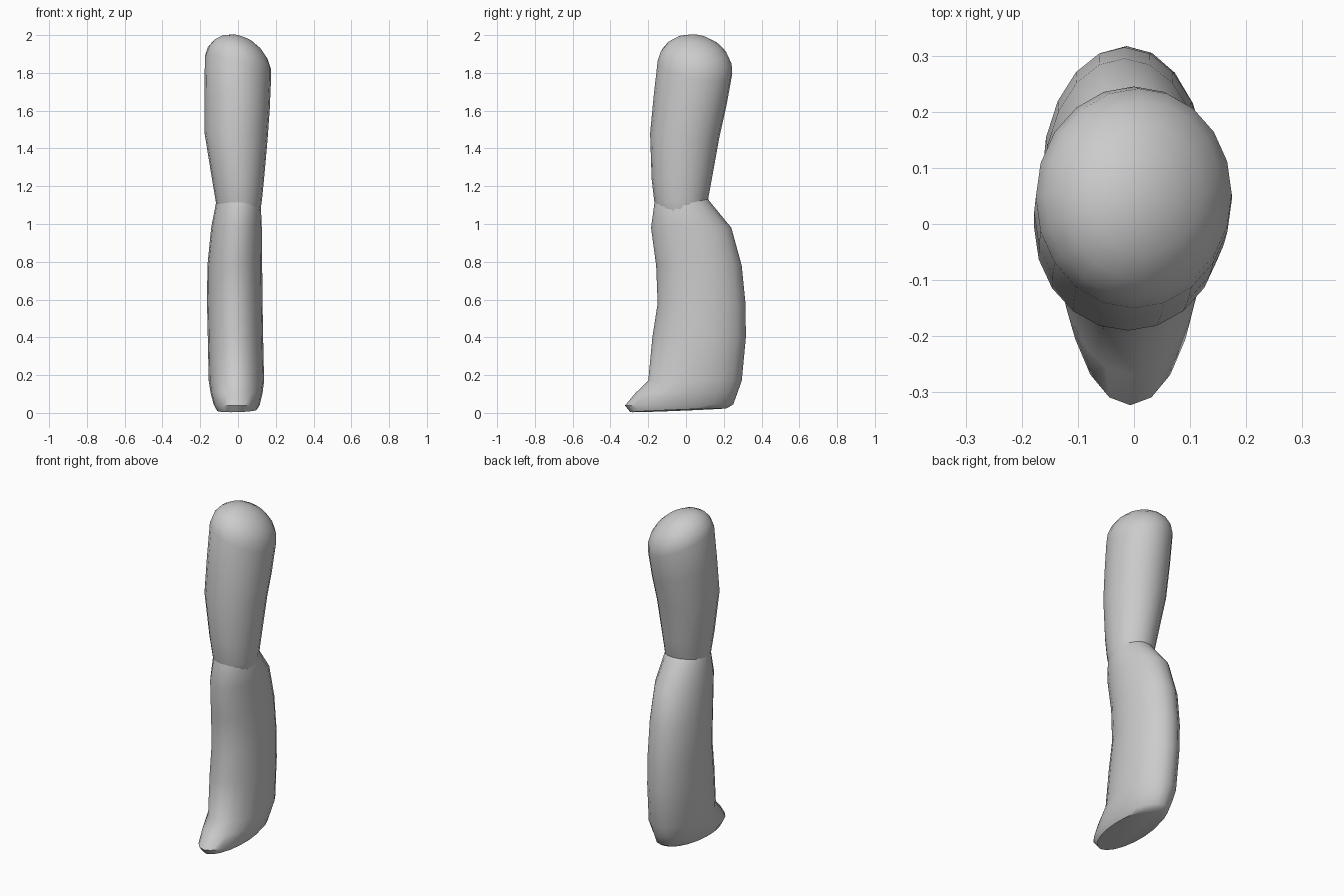
import bpy, bmesh, math
from mathutils import Vector

if "Cube" in bpy.data.objects:
    bpy.data.objects.remove(bpy.data.objects["Cube"])

SIDES = 20


def ring(x0, x1, y0, y1, z, sx=0.0, sy=0.0):
    """Elliptical section from its x and y extents; sx, sy tilt its plane."""
    cx, cy, rx, ry = (x0 + x1) / 2, (y0 + y1) / 2, (x1 - x0) / 2, (y1 - y0) / 2
    pts = []
    for i in range(SIDES):
        a = 2 * math.pi * i / SIDES
        dx, dy = rx * math.cos(a), ry * math.sin(a)
        pts.append(Vector((cx + dx, cy + dy, z + sx * dx + sy * dy)))
    return pts


def dome(rim, axis, steps=5):
    """Rings shrinking from a rim towards a rounded tip."""
    c = sum(rim, Vector()) / len(rim)
    out = []
    for k in range(1, steps):
        a = math.pi / 2 * k / steps
        out.append([c + (p - c) * math.cos(a) + axis * math.sin(a) for p in rim])
    return out, c + axis


def loft(name, rings, start_tip=None, end_tip=None):
    bm = bmesh.new()
    loops = [[bm.verts.new(p) for p in r] for r in rings]
    for a, b in zip(loops, loops[1:]):
        for i in range(SIDES):
            j = (i + 1) % SIDES
            bm.faces.new((a[i], a[j], b[j], b[i]))
    for loop, tip in ((loops[0], start_tip), (loops[-1], end_tip)):
        if tip is None:
            bm.faces.new(loop)
        else:
            v = bm.verts.new(tip)
            for i in range(SIDES):
                bm.faces.new((loop[i], loop[(i + 1) % SIDES], v))
    bmesh.ops.recalc_face_normals(bm, faces=bm.faces)
    me = bpy.data.meshes.new(name)
    bm.to_mesh(me)
    bm.free()
    ob = bpy.data.objects.new(name, me)
    bpy.context.collection.objects.link(ob)
    bpy.ops.object.select_all(action='DESELECT')
    ob.select_set(True)
    bpy.context.view_layer.objects.active = ob
    bpy.ops.object.shade_smooth_by_angle(angle=math.radians(48))


# Upper leg: tapered tube with a tilted domed top and a rounded knee end
thigh = [
    ring(-0.105, 0.115, -0.15, 0.09, 1.05),
    ring(-0.118, 0.126, -0.168, 0.115, 1.12),
    ring(-0.138, 0.138, -0.182, 0.137, 1.24),
    ring(-0.178, 0.157, -0.19, 0.177, 1.47, -0.1, -0.05),
    ring(-0.178, 0.168, -0.172, 0.215, 1.65, -0.25, -0.1),
    ring(-0.175, 0.175, -0.15, 0.245, 1.83, -0.35, -0.17),
]
top_rings, top_tip = dome(thigh[-1], Vector((0.025, 0.02, 0.16)))
knee_rings, knee_tip = dome(thigh[0], Vector((0, 0, -0.06)), 3)
loft("upper_leg", knee_rings[::-1] + thigh + top_rings, knee_tip, top_tip)

# Lower leg: deep oval tube flaring into a short pointed foot with a flat sole
shin = [
    ring(-0.11, 0.10, -0.295, 0.215, 0.014, 0.03, 0.04),
    ring(-0.128, 0.115, -0.323, 0.25, 0.042, 0.0, 0.01),
    ring(-0.145, 0.13, -0.268, 0.272, 0.105),
    ring(-0.155, 0.138, -0.2, 0.295, 0.17),
    ring(-0.16, 0.133, -0.178, 0.317, 0.4),
    ring(-0.164, 0.13, -0.15, 0.315, 0.58),
    ring(-0.162, 0.128, -0.158, 0.295, 0.78),
    ring(-0.142, 0.126, -0.185, 0.24, 0.98),
    ring(-0.115, 0.12, -0.166, 0.125, 1.12),
]
cap_rings, cap_tip = dome(shin[-1], Vector((0, -0.01, 0.06)), 4)
loft("lower_leg", shin + cap_rings, None, cap_tip)
